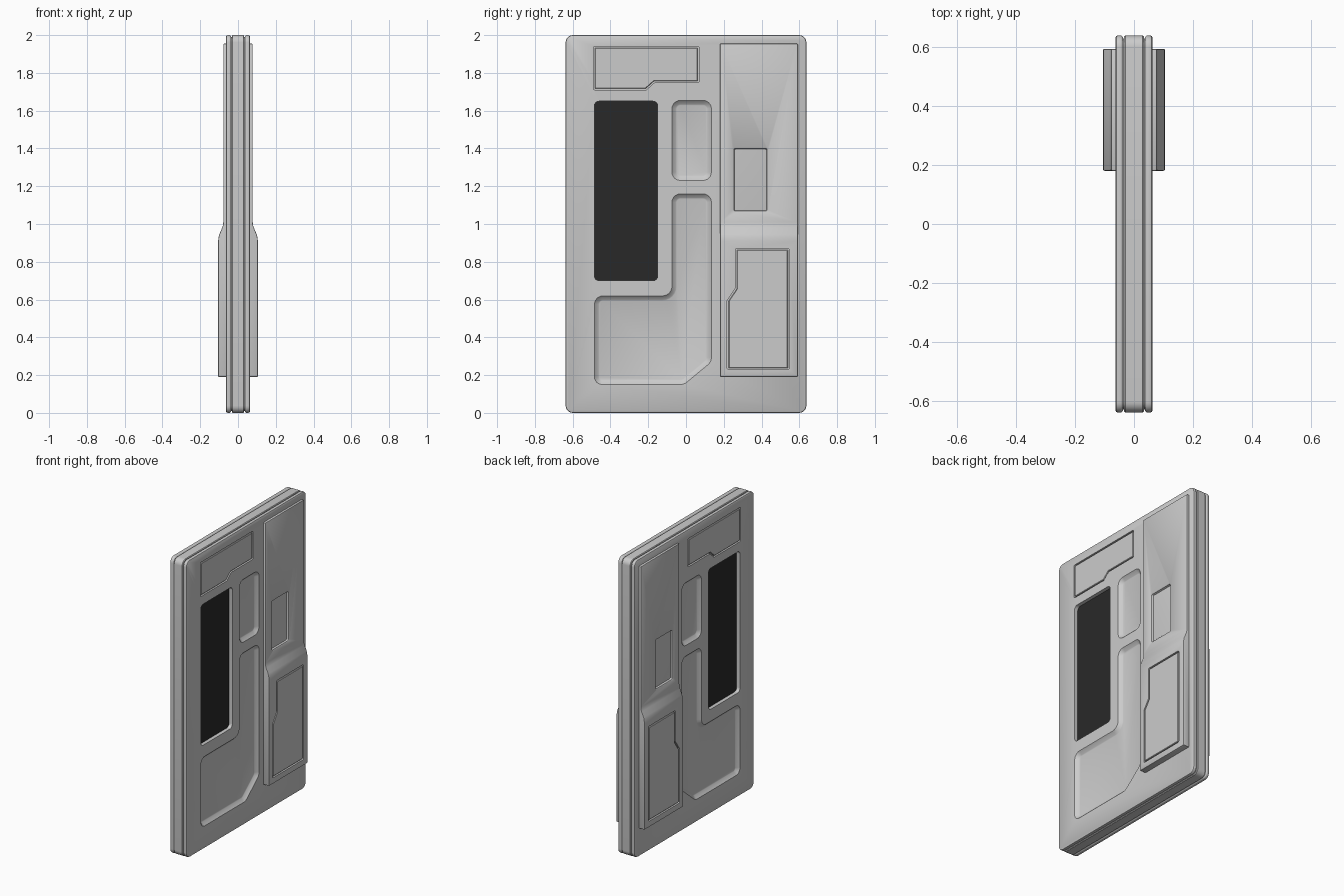
import bpy, bmesh, math
from mathutils import Vector

if "Cube" in bpy.data.objects:
    bpy.data.objects.remove(bpy.data.objects["Cube"])


def rect(y0, z0, y1, z1):
    return [(y0, z0), (y1, z0), (y1, z1), (y0, z1)]


def outline(pts, radius, inset, seg=6):
    """Counter-clockwise (y, z) polygon, inset and with rounded corners."""
    n, pts = len(pts), [Vector(p) for p in pts]
    radii = radius if isinstance(radius, list) else [radius] * n
    out = []
    for i, p in enumerate(pts):
        a = (p - pts[i - 1]).normalized()
        b = (pts[(i + 1) % n] - p).normalized()
        na, nb = Vector((-a.y, a.x)), Vector((-b.y, b.x))
        miter = (na + nb) / (1 + na.dot(nb))
        turn = a.x * b.y - a.y * b.x
        sign = 1 if turn > 0 else -1
        r = max(radii[i] - inset * sign, 0.002)
        centre = p + miter * (inset + sign * r)
        start, sweep = -na * sign, math.atan2(turn, a.dot(b))
        for k in range(seg + 1):
            t = sweep * k / seg
            c, s = math.cos(t), math.sin(t)
            out.append(centre + r * Vector((start.x * c - start.y * s,
                                            start.x * s + start.y * c)))
    return out


def finish(name, bm):
    bmesh.ops.recalc_face_normals(bm, faces=bm.faces)
    me = bpy.data.meshes.new(name)
    bm.to_mesh(me)
    bm.free()
    ob = bpy.data.objects.new(name, me)
    bpy.context.collection.objects.link(ob)
    return ob


def loft(name, pts, radius, layers):
    """Stack the outline along x; layers are (x, inset)."""
    bm = bmesh.new()
    rings = [[bm.verts.new((x, p.x, p.y)) for p in outline(pts, radius, d)]
             for x, d in layers]
    bm.faces.new(rings[0][::-1])
    bm.faces.new(rings[-1])
    for lo, hi in zip(rings, rings[1:]):
        for i in range(len(lo)):
            j = (i + 1) % len(lo)
            bm.faces.new((lo[i], lo[j], hi[j], hi[i]))
    return finish(name, bm)


def apply(ob, mod):
    bpy.ops.object.select_all(action='DESELECT')
    bpy.context.view_layer.objects.active = ob
    ob.select_set(True)
    bpy.ops.object.modifier_apply(modifier=mod.name)


def cut(ob, pts, radius, layers):
    tool = loft("cutter", pts, radius, layers)
    tool.hide_render = True
    mod = ob.modifiers.new("cut", 'BOOLEAN')
    mod.operation, mod.solver, mod.object = 'DIFFERENCE', 'EXACT', tool
    apply(ob, mod)
    bpy.data.objects.remove(tool)


def smooth(ob, mirror=True):
    if mirror:
        mod = ob.modifiers.new("mirror", 'MIRROR')
        mod.use_mirror_merge = False
        apply(ob, mod)
    bpy.ops.object.select_all(action='DESELECT')
    bpy.context.view_layer.objects.active = ob
    ob.select_set(True)
    bpy.ops.object.shade_smooth_by_angle(angle=math.radians(35))


def inlay(host, name, pts, x, depth=0.012, gap=0.008):
    """Flush plate surrounded by a narrow groove."""
    cut(host, pts, 0.008, [(x - depth, 0), (x + 0.02, 0)])
    smooth(loft(name, pts, 0.008, [(x - depth - 0.002, gap), (x - 0.003, gap),
                                   (x, gap + 0.003)]))


FACE, HIGH, LOW = 0.063, 0.078, 0.105
DOOR = rect(-0.637, 0, 0.637, 2)
WINDOW = rect(-0.485, 0.70, -0.15, 1.65)

# middle slab and the narrow seam filler behind the face plates
smooth(loft("door_core", DOOR, 0.038, [(-0.033, 0.004), (-0.029, 0),
                                       (0.029, 0), (0.033, 0.004)]), False)
smooth(loft("seam_filler", DOOR, 0.038, [(-0.0375, 0.01), (0.0375, 0.01)]), False)

# face plates with window opening and sloped pockets
plate = loft("face_plate", DOOR, 0.038, [(0.0365, 0.006), (0.041, 0.001), (0.044, 0),
                                         (0.055, 0), (0.060, 0.002), (FACE, 0.007)])
cut(plate, WINDOW, 0.025, [(0.02, 0), (0.09, 0)])
slope = [(0.042, 0.027), (0.044, 0.021), (0.059, 0.005), (0.0635, 0), (0.08, 0)]
cut(plate, rect(-0.075, 1.23, 0.135, 1.655), 0.045, slope)
cut(plate, [(-0.485, 0.15), (-0.01, 0.15), (0.135, 0.27), (0.135, 1.16),
            (-0.075, 1.16), (-0.075, 0.62), (-0.485, 0.62)],
    [0.04, 0.05, 0.05, 0.045, 0.045, 0.05, 0.045], slope)

# stepped name-free inlay at the top
inlay(plate, "top_inlay", [(-0.49, 1.71), (-0.21, 1.71), (-0.165, 1.75), (0.07, 1.75),
                           (0.07, 1.94), (-0.49, 1.94)], FACE)
smooth(plate)

# dark window pane
pane = loft("window_pane", WINDOW, 0.025, [(0.03, -0.002), (0.0385, -0.002)])
mat = bpy.data.materials.new("dark_glass")
mat.diffuse_color = (0.022, 0.022, 0.022, 1)
mat.use_nodes = True
mat.node_tree.nodes["Principled BSDF"].inputs["Base Color"].default_value = mat.diffuse_color
pane.data.materials.append(mat)
smooth(pane)

# raised lock housing: side profile extruded along y
profile = [(0.05, 0.19), (LOW, 0.19), (LOW, 0.91), (0.103, 0.93), (0.099, 0.945),
           (0.084, 0.98), (0.080, 0.993), (HIGH, 1.01), (HIGH, 1.955), (0.05, 1.955)]
bm = bmesh.new()
face = bm.faces.new([bm.verts.new((x, 0.18, z)) for x, z in profile])
ext = bmesh.ops.extrude_face_region(bm, geom=[face])
bmesh.ops.translate(bm, vec=(0, 0.412, 0),
                    verts=[g for g in ext["geom"] if isinstance(g, bmesh.types.BMVert)])
housing = finish("lock_housing", bm)
bev = housing.modifiers.new("bevel", 'BEVEL')
bev.width, bev.segments, bev.limit_method = 0.005, 2, 'ANGLE'
bev.angle_limit = math.radians(60)
apply(housing, bev)

# hand recess and lower inlay in the housing
cut(housing, rect(0.245, 1.06, 0.438, 1.408), 0.018,
    [(HIGH - 0.015, 0.012), (HIGH - 0.004, 0.008), (HIGH + 0.001, 0), (0.12, 0)])
inlay(housing, "lower_inlay", [(0.218, 0.23), (0.547, 0.23), (0.547, 0.87), (0.262, 0.87),
                               (0.262, 0.66), (0.218, 0.595)], LOW)
smooth(housing)
